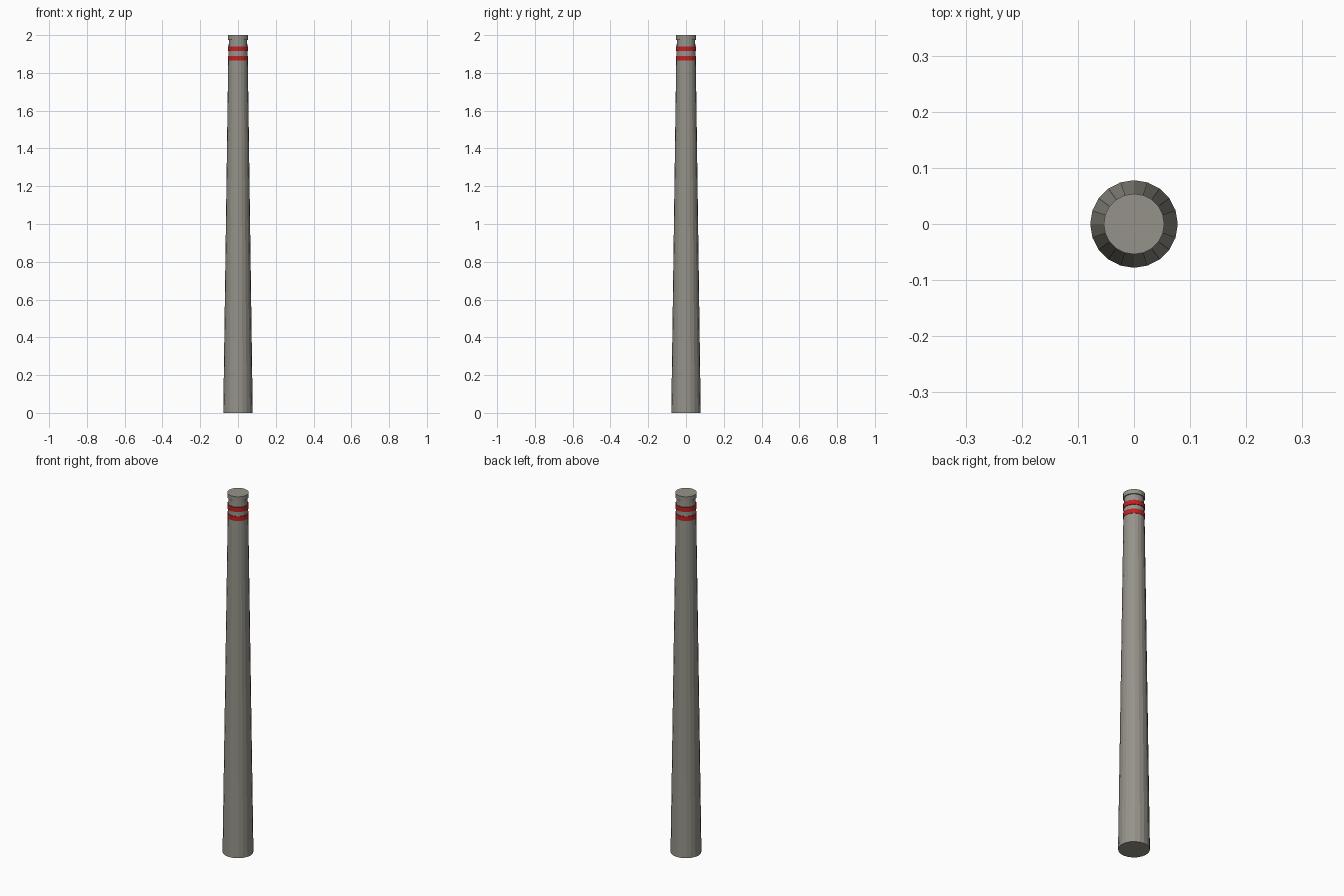
import bpy
import math

cube = bpy.data.objects.get("Cube")
if cube:
    bpy.data.objects.remove(cube, do_unlink=True)

SIDES = 20


def material(name, color):
    mat = bpy.data.materials.new(name)
    mat.use_nodes = True
    mat.diffuse_color = (*color, 1)
    mat.node_tree.nodes["Principled BSDF"].inputs["Base Color"].default_value = (*color, 1)
    return mat


def turned(name, profile, mat):
    """Closed faceted solid turned around z from (radius, height) points."""
    verts = [(r * math.cos(math.tau * i / SIDES), r * math.sin(math.tau * i / SIDES), z)
             for r, z in profile for i in range(SIDES)]
    faces = [(k * SIDES + i, k * SIDES + (i + 1) % SIDES,
              (k + 1) * SIDES + (i + 1) % SIDES, (k + 1) * SIDES + i)
             for k in range(len(profile) - 1) for i in range(SIDES)]
    faces.append(tuple(reversed(range(SIDES))))
    faces.append(tuple(range(len(verts) - SIDES, len(verts))))
    mesh = bpy.data.meshes.new(name)
    mesh.from_pydata(verts, [], faces)
    mesh.materials.append(mat)
    obj = bpy.data.objects.new(name, mesh)
    bpy.context.collection.objects.link(obj)
    return obj


concrete = material("concrete grey", (0.30, 0.29, 0.25))
red = material("warning red", (0.52, 0.016, 0.018))

# Tapered shaft, ending just inside the cap
turned("chimney_shaft", [(0.078, 0), (0.052, 1.865), (0.048, 1.98)], concrete)

# Raised warning bands
for name, z in (("lower_band", 1.865), ("upper_band", 1.915)):
    turned(name, [(0.054, z), (0.054, z + 0.025)], red)

# Projecting rim at the top
turned("top_rim", [(0.054, 1.975), (0.054, 2.0)], concrete)
